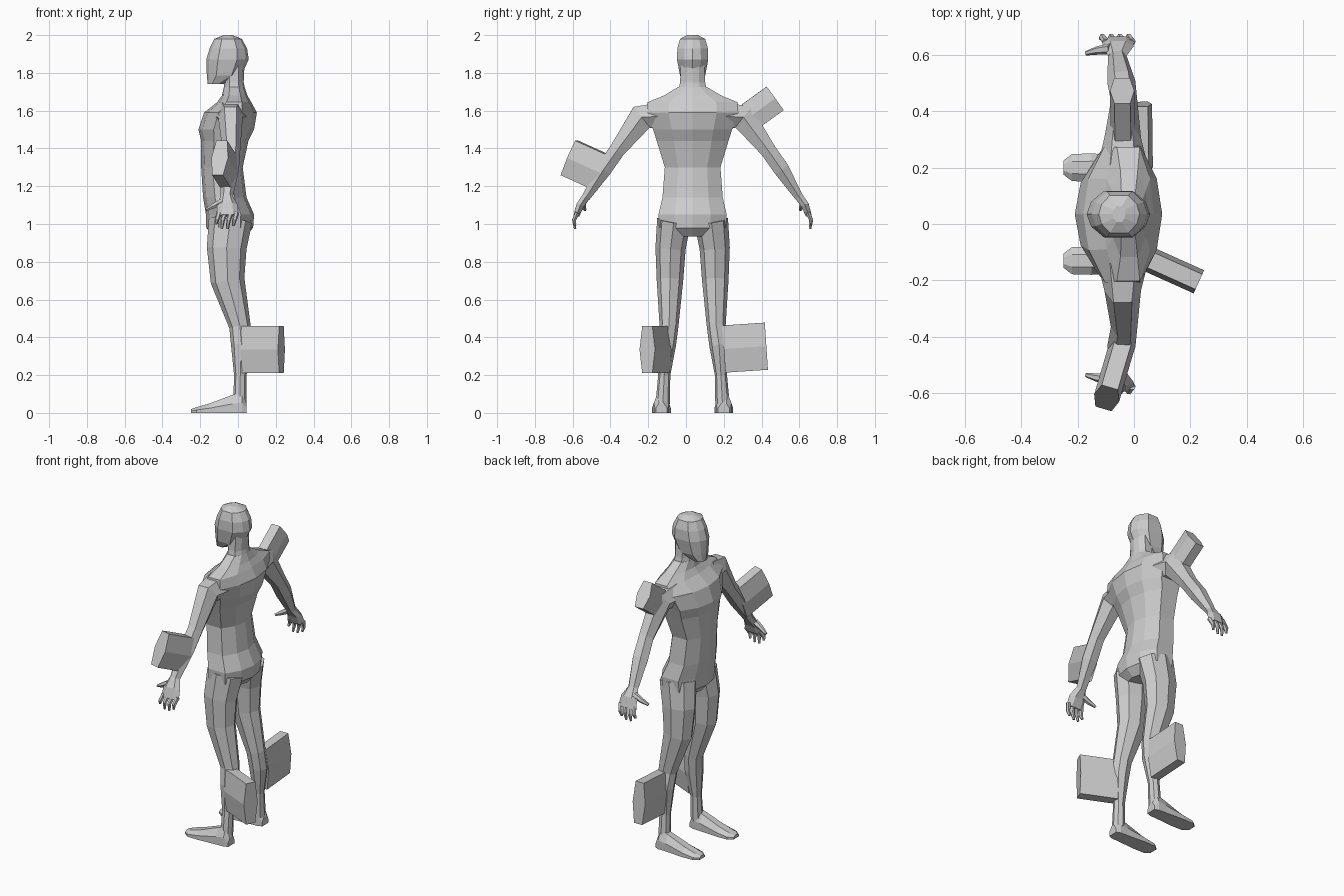
import bpy, bmesh
from math import cos, sin, tau
from mathutils import Vector as V

if "Cube" in bpy.data.objects:
    bpy.data.objects.remove(bpy.data.objects["Cube"])

MID = 0.035  # the figure's plane of symmetry in y


def loft(name, rings):
    """Skin a list of point rings and close both ends."""
    bm = bmesh.new()
    loops = [[bm.verts.new(p) for p in r] for r in rings]
    n = len(loops[0])
    for a, b in zip(loops, loops[1:]):
        for i in range(n):
            j = (i + 1) % n
            bm.faces.new((a[i], a[j], b[j], b[i]))
    bm.faces.new(loops[0])
    bm.faces.new(loops[-1])
    bmesh.ops.recalc_face_normals(bm, faces=bm.faces)
    me = bpy.data.meshes.new(name)
    bm.to_mesh(me)
    bm.free()
    ob = bpy.data.objects.new(name, me)
    bpy.context.collection.objects.link(ob)
    return ob


HALF = [(1, 0), (.86, .5), (.45, .95), (-.45, .95), (-.86, .5), (-1, 0)]
SECTION = HALF + [(x, -y) for x, y in HALF[-2:0:-1]]


def body(name, rows):
    """Level sections given as z, front x, back x, half width."""
    rings = []
    for z, f, b, w in rows:
        c, r = (f + b) / 2, (f - b) / 2
        rings.append([(c + r * sx, MID + w * sy, z) for sx, sy in SECTION])
    return loft(name, rings)


def tube(name, side, path, n=6, axis=(1, 0, 0)):
    """Limb through x, offset from mid, z, radius along axis, radius across."""
    pts = [V((x, MID + side * o, z)) for x, o, z, _, _ in path]
    rings = []
    for i, p in enumerate(pts):
        t = (pts[min(i + 1, len(pts) - 1)] - pts[max(i - 1, 0)]).normalized()
        v = t.cross(V(axis)).normalized()
        u = v.cross(t)
        ru, rv = path[i][3:]
        rings.append([p + u * ru * cos(tau * k / n) + v * rv * sin(tau * k / n)
                      for k in range(n)])
    return loft(name, rings)


def block(name, start, end, w, h):
    """Six-sided block sticking out of a limb."""
    a, b = V(start), V(end)
    t = (b - a).normalized()
    u = t.cross(V((0, 0, 1))).normalized()
    v = u.cross(t)
    hexagon = [(1, 0), (.65, 1), (-.65, 1), (-1, 0), (-.65, -1), (.65, -1)]
    return loft(name, [[p + u * w * i + v * h * j for i, j in hexagon]
                       for p in (a, b)])


# Torso, neck and head
body("torso", [(.935, -.13, .04, .10), (.98, -.168, .08, .185), (1.05, -.17, .085, .19),
               (1.14, -.185, .045, .168), (1.3, -.195, .025, .155),
               (1.44, -.195, .055, .20), (1.5, -.21, .085, .22),
               (1.59, -.18, .10, .255), (1.645, -.11, .07, .25),
               (1.68, -.085, .05, .16), (1.725, -.075, .035, .08)])
body("neck", [(1.68, -.08, .045, .085), (1.75, -.072, .03, .07), (1.85, -.08, .035, .065)])
body("head", [(1.74, -.16, -.08, .045), (1.785, -.165, .015, .07), (1.87, -.168, .057, .087),
              (1.93, -.15, .048, .085), (1.98, -.125, .02, .07), (2.0, -.075, -.03, .03)])

for s, tag in ((1, "right"), (-1, "left")):
    # Legs and feet
    tube("leg_" + tag, s, [(-.04, .098, 1.02, .115, .09), (-.06, .117, .87, .105, .08),
                           (-.055, .12, .7, .09, .07), (.01, .125, .46, .057, .05),
                           (.018, .14, .36, .055, .052), (.012, .15, .2, .033, .032),
                           (.01, .158, .05, .035, .038)], 8)
    foot = []
    for x, w, top in ((.045, .03, .05), (.02, .04, .11), (-.03, .042, .095),
                      (-.15, .05, .05), (-.22, .048, .03), (-.25, .025, .02)):
        y = MID + s * .165
        foot.append([(x, y - w, 0), (x, y + w, 0), (x, y + w, top * .5),
                     (x, y + w * .45, top), (x, y - w * .45, top), (x, y - w, top * .5)])
    loft("foot_" + tag, foot)

    # Arms, palms, fingers and thumbs
    tube("arm_" + tag, s, [(-.04, .17, 1.57, .09, .085), (-.04, .27, 1.565, .065, .08),
                           (-.035, .40, 1.39, .047, .048), (-.045, .47, 1.29, .05, .048),
                           (-.06, .565, 1.14, .032, .025)])
    tube("palm_" + tag, s, [(-.06, .56, 1.15, .032, .025), (-.057, .595, 1.10, .055, .024),
                            (-.055, .615, 1.045, .058, .018)])
    for i in range(4):
        x = -.1 + .031 * i
        low = (1.0, .975, .975, .99)[i]
        tube(f"finger_{i}_{tag}", s, [(x, .61, 1.06, .014, .014), (x - .012, .628, 1.02, .012, .012),
                                      (x - .018, .622, low, .007, .007)])
    tube("thumb_" + tag, s, [(-.085, .585, 1.12, .02, .018), (-.13, .58, 1.095, .015, .015),
                             (-.17, .57, 1.075, .008, .008)], 6, (0, 1, 0))

# Blocks strapped to the limbs
block("upper_arm_block", (-.04, .34, 1.57), (-.042, .472, 1.665), .043, .077)
block("forearm_block", (-.045, -.44, 1.27), (-.097, -.617, 1.35), .046, .1)
block("left_calf_block", (.03, -.115, .335), (.23, -.205, .335), .045, .125)
block("right_calf_block", (.025, .2, .338), (.022, .425, .353), .042, .125)
